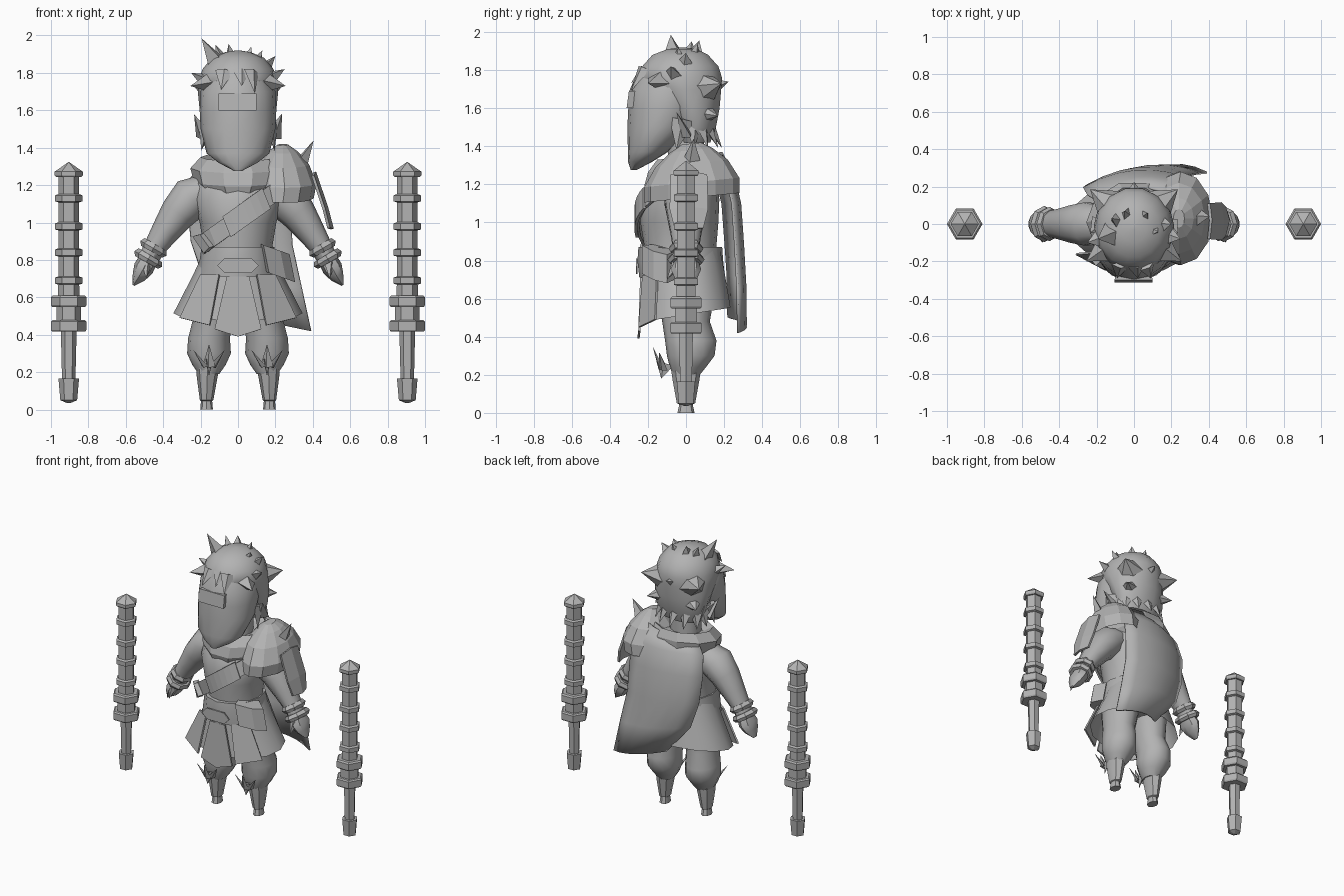
import bpy, math
from mathutils import Vector

grey = bpy.data.materials.new("plain_grey")
grey.diffuse_color = (0.45, 0.45, 0.45, 1)


def make(name, verts, faces, smooth=False, thick=0):
    me = bpy.data.meshes.new(name)
    me.from_pydata([tuple(v) for v in verts], [], faces)
    me.materials.append(grey)
    ob = bpy.data.objects.new(name, me)
    bpy.context.collection.objects.link(ob)
    bpy.ops.object.select_all(action='DESELECT')
    ob.select_set(True)
    bpy.context.view_layer.objects.active = ob
    bpy.ops.object.mode_set(mode='EDIT')
    bpy.ops.mesh.select_all(action='SELECT')
    bpy.ops.mesh.normals_make_consistent(inside=False)
    bpy.ops.object.mode_set(mode='OBJECT')
    if smooth:
        bpy.ops.object.shade_smooth_by_angle(angle=math.radians(40))
    if thick:
        mod = ob.modifiers.new("thickness", 'SOLIDIFY')
        mod.thickness = thick
        mod.offset = 0
    return ob


def bridge(name, rings, caps=(True, True), **kw):
    """Join equal rings of points into one skin."""
    n = len(rings[0])
    verts = [p for r in rings for p in r]
    faces = [(i * n + j, i * n + (j + 1) % n, (i + 1) * n + (j + 1) % n, (i + 1) * n + j)
             for i in range(len(rings) - 1) for j in range(n)]
    if caps[0]:
        faces.append(tuple(range(n)))
    if caps[1]:
        faces.append(tuple(range(len(verts) - n, len(verts))))
    return make(name, verts, faces, **kw)


def loft(name, rows, n=16, caps=(True, True), smooth=True, tilt=0, box=1.0):
    """rows: z, centre x, centre y, radius x, radius y; box < 1 squares the section"""
    def sq(v):
        return math.copysign(abs(v) ** box, v)
    rings = []
    for z, cx, cy, rx, ry in rows:
        a = [2 * math.pi * j / n for j in range(n)]
        rings.append([(cx + rx * sq(math.cos(t)), cy + ry * sq(math.sin(t)), z + tilt * ry * math.sin(t)) for t in a])
    return bridge(name, rings, caps, smooth=smooth)


def tube(name, path, n=10, smooth=True):
    """path: x, z, radius in the xz plane, radius along y"""
    rings = []
    for i, (x, z, r, ry) in enumerate(path):
        p, q = path[max(i - 1, 0)], path[min(i + 1, len(path) - 1)]
        d = Vector((q[0] - p[0], 0, q[1] - p[1])).normalized()
        side = Vector((d.z, 0, -d.x))
        rings.append([Vector((x, 0, z)) + side * r * math.cos(t) + Vector((0, ry * math.sin(t), 0))
                      for t in (2 * math.pi * j / n for j in range(n))])
    return bridge(name, rings, smooth=smooth)


def spike(name, base, tip, r, n=4, flat=0.5):
    base, tip = Vector(base), Vector(tip)
    d = (tip - base).normalized()
    u = d.cross(Vector((0.13, 0.2, 1))).normalized()
    w = d.cross(u)
    ring = [base + u * r * math.cos(2 * math.pi * k / n) + w * r * flat * math.sin(2 * math.pi * k / n)
            for k in range(n)]
    return make(name, ring + [tip], [(k, (k + 1) % n, n) for k in range(n)] + [tuple(range(n))])


def plate(name, pts, thick=0.012):
    return make(name, pts, [tuple(range(len(pts)))], thick=thick)


# ribbed hexagonal staffs
prof = [(0.035, 0.01), (0.05, 0.045), (0.165, 0.055), (0.165, 0.036), (0.416, 0.042),
        (0.416, 0.088), (0.426, 0.095), (0.47, 0.095), (0.478, 0.085), (0.478, 0.066),
        (0.548, 0.066), (0.548, 0.088), (0.558, 0.095), (0.60, 0.095), (0.61, 0.085), (0.61, 0.058)]
for z in (0.69, 0.84, 0.98, 1.13):
    prof += [(z - 0.022, 0.056), (z - 0.017, 0.073), (z + 0.015, 0.073), (z + 0.022, 0.056)]
prof += [(1.243, 0.056), (1.243, 0.068), (1.252, 0.075), (1.272, 0.075), (1.323, 0.002)]
for s in (-1, 1):
    loft("staff", [(z, s * 0.905, 0, r, r) for z, r in prof], n=6, smooth=False)

# face mask, neck and hair cap
loft("face_mask", [(1.275, 0, -0.275, 0.02, 0.015), (1.32, 0, -0.24, 0.105, 0.065), (1.37, 0, -0.2, 0.168, 0.105),
                   (1.50, 0, -0.13, 0.2, 0.178), (1.60, 0, -0.11, 0.205, 0.193),
                   (1.70, 0, -0.09, 0.2, 0.205), (1.80, 0, -0.06, 0.16, 0.175)])
loft("neck", [(1.2, 0, 0, 0.11, 0.1), (1.5, 0, 0, 0.1, 0.1)], n=10)
loft("hair_cap", [(1.42, 0, 0.05, 0.15, 0.08), (1.5, 0, 0.05, 0.19, 0.11), (1.6, 0, 0.03, 0.205, 0.15),
                  (1.7, 0, -0.01, 0.215, 0.2), (1.76, 0, -0.03, 0.21, 0.225), (1.82, 0, -0.03, 0.19, 0.205),
                  (1.88, 0, -0.03, 0.14, 0.15), (1.91, 0, -0.02, 0.07, 0.08), (1.92, 0, -0.02, 0.01, 0.01)], n=14)

# visor
make("eye_visor", [(-0.105, -0.312, 1.60), (0.1, -0.312, 1.60), (0.1, -0.3, 1.69), (-0.105, -0.3, 1.69),
                   (-0.09, -0.26, 1.60), (0.09, -0.26, 1.60), (0.09, -0.25, 1.69), (-0.09, -0.25, 1.69)],
     [(0, 1, 2, 3), (4, 5, 6, 7), (0, 1, 5, 4), (3, 2, 6, 7), (0, 3, 7, 4), (1, 2, 6, 5)])

# hair tufts growing out from the middle of the head
mid = Vector((0, -0.02, 1.66))
for t in [(-0.195, -0.08, 1.985), (-0.12, 0.03, 1.95), (-0.05, 0.07, 1.955), (0.07, 0.06, 1.94),
          (0.13, -0.04, 1.92), (0.2, 0.0, 1.89), (0, 0.225, 1.74), (-0.25, -0.1, 1.80), (0.25, -0.08, 1.82)]:
    t = Vector(t)
    spike("hair_tuft", mid + (t - mid) * 0.55, t, 0.085, flat=0.7)
for s in (-1, 1):
    spike("rear_corner_tuft", (s * 0.09, 0.07, 1.70), (s * 0.235, 0.185, 1.73), 0.13, n=6, flat=0.9)
    spike("rear_low_tuft", (s * 0.08, 0.06, 1.58), (s * 0.2, 0.17, 1.56), 0.1, n=6, flat=0.8)
    spike("front_corner_tuft", (s * 0.13, -0.12, 1.75), (s * 0.255, -0.2, 1.73), 0.09, flat=0.7)
    spike("side_lock", (s * 0.18, 0, 1.46), (s * 0.235, -0.05, 1.58), 0.06)
    spike("side_lock", (s * 0.18, -0.02, 1.54), (s * 0.195, -0.05, 1.38), 0.07)
for x, z in ((-0.09, 1.71), (0.02, 1.73), (0.09, 1.69)):
    spike("fringe", (x * 0.8, -0.22, 1.81), (x, -0.29, z), 0.05, flat=0.4)
for k in range(7):
    a = math.pi * (k / 6)
    c, d = math.cos(a), math.sin(a)
    spike("nape_tuft", (0.15 * c, 0.04 + 0.07 * d, 1.54), (0.195 * c, 0.04 + 0.15 * d, 1.39), 0.065)

# torso, scarf and belt
loft("torso", [(0.72, 0, -0.02, 0.2, 0.2), (0.88, 0, -0.03, 0.185, 0.19), (1.0, 0, -0.035, 0.205, 0.205),
               (1.12, 0, -0.03, 0.24, 0.205), (1.21, 0, -0.01, 0.23, 0.18), (1.28, 0, 0, 0.14, 0.13)])
loft("scarf", [(1.16, 0, -0.01, 0.19, 0.2), (1.22, 0, 0, 0.235, 0.23), (1.29, 0, 0.01, 0.255, 0.22),
               (1.35, 0, 0.02, 0.2, 0.18), (1.31, 0, 0.02, 0.13, 0.12)], n=10, smooth=False, tilt=0.12)
loft("belt", [(0.71, 0, -0.02, 0.225, 0.225), (0.8, 0, -0.03, 0.205, 0.225), (0.87, 0, -0.03, 0.195, 0.22)], n=12)
plate("buckle", [(-0.11, -0.258, 0.77), (-0.07, -0.258, 0.73), (0.07, -0.258, 0.73), (0.11, -0.258, 0.77),
                 (0.07, -0.258, 0.81), (-0.07, -0.258, 0.81)], 0.009)
plate("hip_knife", [(-0.23, -0.16, 0.93), (-0.19, -0.21, 0.94), (-0.14, -0.23, 0.87), (-0.17, -0.2, 0.84)], 0.04)


# diagonal chest strap with a clasp wrapped on the front
def strap(name, x0, x1, half, out):
    pts = []
    for k in range(7):
        x = x0 + (x1 - x0) * k / 6
        y = -0.035 - (0.218 + out) * math.sqrt(1 - (x / 0.25) ** 2)
        z = 1.02 + 0.72 * x
        pts += [(x + half * 0.4, y, z - half), (x - half * 0.4, y, z + half)]
    make(name, pts, [(2 * k, 2 * k + 2, 2 * k + 3, 2 * k + 1) for k in range(6)], thick=0.016)


strap("chest_strap", -0.2, 0.2, 0.045, 0)
strap("strap_clasp", -0.06, 0.15, 0.055, 0.01)

# hip pouch
pouch = [[(x, y, z) for x, y in ((0.14, -0.23), (0.23, -0.17), (0.28, -0.10), (0.21, -0.05), (0.12, -0.15))]
         for z in (0.73, 0.88)]
bridge("pouch", [[(x + (0.86 - z) * 0.2, y, z - (x - 0.14) * 0.35) for x, y, z in r] for r in pouch])

# flared skirt with front panels
loft("skirt", [(0.84, 0, -0.02, 0.185, 0.2), (0.72, 0, -0.01, 0.24, 0.215), (0.515, 0, 0, 0.345, 0.24)],
     n=14, caps=(True, False), tilt=0.16)
plate("front_panel", [(-0.06, -0.235, 0.71), (0.06, -0.235, 0.71), (0.125, -0.245, 0.43), (0, -0.25, 0.39),
                      (-0.125, -0.245, 0.43)])
for s in (-1, 1):
    plate("side_panel", [(s * 0.1, -0.225, 0.72), (s * 0.2, -0.15, 0.72), (s * 0.31, -0.16, 0.49),
                         (s * 0.15, -0.245, 0.45)])

for s in (-1, 1):
    # arms, bracelets and hands
    tube("arm", [(s * 0.17, 1.17, 0.09, 0.10), (s * 0.25, 1.13, 0.115, 0.12), (s * 0.32, 1.05, 0.098, 0.105),
                 (s * 0.39, 0.95, 0.076, 0.085), (s * 0.45, 0.86, 0.058, 0.07), (s * 0.475, 0.81, 0.055, 0.065)])
    for x, z, r in ((0.452, 0.862, 0.08), (0.48, 0.805, 0.085)):
        tube("bracelet", [(s * (x - 0.012), z + 0.02, r - 0.012, r), (s * x, z, r, r + 0.012),
                          (s * (x + 0.01), z - 0.018, r - 0.015, r)], n=8, smooth=False)
    tube("hand", [(s * 0.475, 0.81, 0.05, 0.06), (s * 0.505, 0.755, 0.055, 0.08), (s * 0.53, 0.71, 0.038, 0.06),
                  (s * 0.56, 0.665, 0.006, 0.02)], n=8)
    spike("thumb", (s * 0.49, -0.05, 0.78), (s * 0.49, -0.1, 0.70), 0.03, flat=1)

    # baggy trousers, boots and knee ornaments
    x = s * 0.155
    loft("trouser_leg", [(0.62, x * 0.8, 0, 0.12, 0.15), (0.48, x * 0.88, 0, 0.105, 0.125),
                         (0.38, x, 0.025, 0.112, 0.135), (0.30, x, 0.025, 0.117, 0.125),
                         (0.24, x, 0.01, 0.09, 0.095), (0.19, x, 0, 0.055, 0.065)], n=12)
    loft("boot", [(0.24, s * 0.16, 0, 0.065, 0.08), (0.17, s * 0.165, 0, 0.055, 0.07),
                  (0.05, s * 0.168, 0, 0.036, 0.048), (0.045, s * 0.168, 0, 0.03, 0.035),
                  (0.0, s * 0.168, 0, 0.034, 0.045)], n=8)
    spike("knee_blade", (x, -0.13, 0.23), (x, -0.175, 0.35), 0.035, flat=0.4)
    spike("knee_point", (x, -0.11, 0.26), (x, -0.13, 0.18), 0.05, flat=0.4)
    for d in (-1, 1):
        spike("knee_blade", (x + d * 0.02, -0.12, 0.23), (x + d * 0.085, -0.14, 0.32), 0.03, flat=0.4)

# shoulder mantle, its spike and hanging plate
loft("shoulder_mantle", [(1.13, 0.24, 0.03, 0.165, 0.25), (1.21, 0.25, 0.03, 0.17, 0.25),
                         (1.31, 0.24, 0.03, 0.14, 0.19), (1.38, 0.24, 0.03, 0.08, 0.11),
                         (1.415, 0.24, 0.03, 0.03, 0.05)],
     n=12, caps=(False, True), smooth=False, tilt=0.1)
spike("shoulder_spike", (0.33, 0.03, 1.30), (0.405, 0.04, 1.44), 0.06, flat=0.7)
make("shoulder_plate", [(0.40, -0.08, 1.25), (0.41, 0.02, 1.27), (0.40, 0.11, 1.25), (0.46, -0.085, 1.07),
                        (0.475, 0.02, 1.08), (0.46, 0.115, 1.07), (0.485, -0.06, 0.97), (0.505, 0.02, 0.965),
                        (0.485, 0.09, 0.97)], [(0, 1, 4, 3), (1, 2, 5, 4), (3, 4, 7, 6), (4, 5, 8, 7)], thick=0.015)

# cape: rows of left x, left z, right x, right z, y
rows = [(-0.15, 1.33, 0.2, 1.36, 0.19), (-0.25, 1.24, 0.27, 1.25, 0.25), (-0.27, 1.1, 0.28, 1.1, 0.285),
        (-0.25, 0.9, 0.29, 0.88, 0.3), (-0.19, 0.72, 0.34, 0.65, 0.312), (0.0, 0.5, 0.39, 0.42, 0.315)]
n = 7
verts = []
for xl, zl, xr, zr, y in rows:
    for k in range(n):
        u = k / (n - 1)
        verts.append((xl + (xr - xl) * u, y - 0.26 * (u - 0.6) ** 2, zl + (zr - zl) * u))
make("cape", verts, [(i * n + k, i * n + k + 1, (i + 1) * n + k + 1, (i + 1) * n + k)
                     for i in range(len(rows) - 1) for k in range(n - 1)], smooth=True, thick=0.012)
